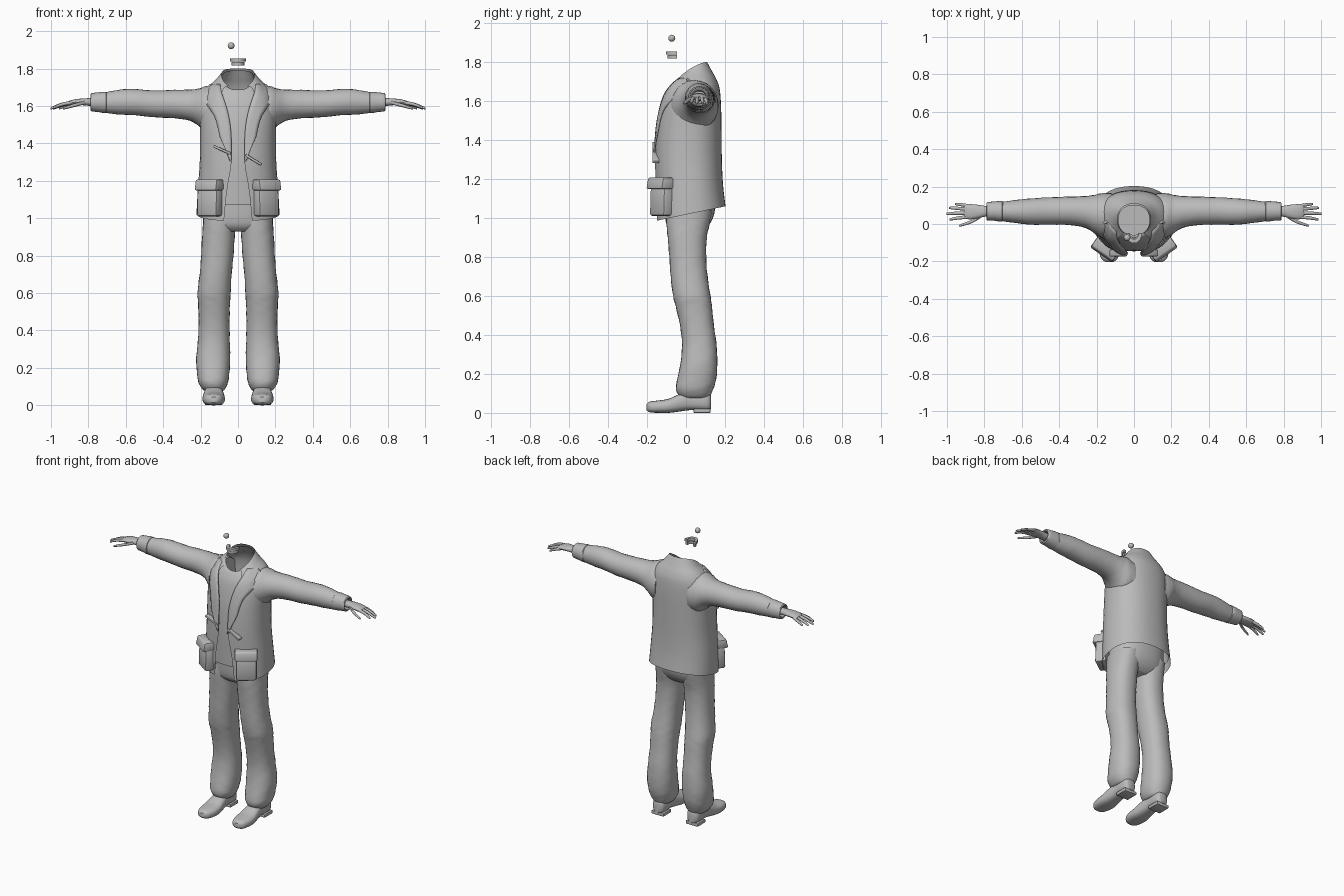
import bpy, bmesh, math
from mathutils import Vector, Matrix
from mathutils.bvhtree import BVHTree

if "Cube" in bpy.data.objects:
    bpy.data.objects.remove(bpy.data.objects["Cube"])

grey = bpy.data.materials.new("plain_grey")
grey.diffuse_color = (0.5, 0.5, 0.5, 1)
grey.use_nodes = True
grey.node_tree.nodes["Principled BSDF"].inputs["Base Color"].default_value = grey.diffuse_color


def finish(name, bm, angle=40):
    bmesh.ops.recalc_face_normals(bm, faces=bm.faces)
    me = bpy.data.meshes.new(name)
    bm.to_mesh(me)
    bm.free()
    me.materials.append(grey)
    ob = bpy.data.objects.new(name, me)
    bpy.context.collection.objects.link(ob)
    bpy.ops.object.select_all(action='DESELECT')
    ob.select_set(True)
    bpy.context.view_layer.objects.active = ob
    bpy.ops.object.shade_smooth_by_angle(angle=math.radians(angle))
    return ob


def smooth_rows(rows, steps):
    """Catmull-Rom interpolation of number rows."""
    out = []
    for i in range(len(rows) - 1):
        a, b, c, d = (rows[max(0, min(len(rows) - 1, i + k))] for k in (-1, 0, 1, 2))
        for s in range(steps):
            t = s / steps
            out.append([0.5 * (2*q + (r - p)*t + (2*p - 5*q + 4*r - s4)*t*t
                               + (3*q - p - 3*r + s4)*t**3)
                        for p, q, r, s4 in zip(a, b, c, d)])
    return out + [list(rows[-1])]


def loft(name, rings, n=24, p=0.9, caps=(True, True), sx=1, steps=3, wrinkle=0, lift=0):
    """Rings are (cx,cy,cz, ux,uy,uz, vx,vy,vz, gap); gap opens the -v side."""
    bm = bmesh.new()
    loops, closed = [], all(r[9] == 0 for r in rings)
    for k, r in enumerate(smooth_rows(rings, steps)):
        c, u, v = Vector(r[0:3]), Vector(r[3:6]), Vector(r[6:9])
        d = math.asin(min(0.99, max(0, r[9] / u.length)) ** (1 / p))
        loop = []
        for j in range(n):
            t = -math.pi/2 + d + (2*math.pi - 2*d) * j / (n if closed else n - 1)
            cs, sn = math.cos(t), math.sin(t)
            w = 1 + wrinkle * math.sin(2*t + k*1.3) * math.sin(k*0.9 + 3*t)
            q = c + (u * math.copysign(abs(cs)**p, cs) + v * math.copysign(abs(sn)**p, sn)) * w
            q.z += lift * cs * cs * max(0, (c.z - 1.62) / 0.13)
            loop.append(bm.verts.new((q.x * sx, q.y, q.z)))
        loops.append(loop)
    for a, b in zip(loops, loops[1:]):
        for j in range(n if closed else n - 1):
            bm.faces.new((a[j], a[(j+1) % n], b[(j+1) % n], b[j]))
    if caps[0]:
        bm.faces.new(loops[0])
    if caps[1]:
        bm.faces.new(loops[-1])
    return finish(name, bm)


def torso(w, yf, zf, yb, zb, gap=0):
    return (0, (yf+yb)/2, (zf+zb)/2, w, 0, 0, 0, (yb-yf)/2, (zb-zf)/2, gap)


def along_x(x, y0, y1, z0, z1):
    return (x, (y0+y1)/2, (z0+z1)/2, 0, (y1-y0)/2, 0, 0, 0, (z1-z0)/2, 0)


def along_y(y, x0, x1, z0, z1):
    return ((x0+x1)/2, y, (z0+z1)/2, (x1-x0)/2, 0, 0, 0, 0, (z1-z0)/2, 0)


def along_z(z, x0, x1, y0, y1):
    return ((x0+x1)/2, (y0+y1)/2, z, (x1-x0)/2, 0, 0, 0, (y1-y0)/2, 0, 0)


def block(name, loc, size, rot, bevel=0.01, flare=1.0):
    bm = bmesh.new()
    bmesh.ops.create_cube(bm, size=1)
    for v in bm.verts:
        if v.co.z < 0 and v.co.y < 0:
            v.co.y *= flare
        v.co = Vector(a * b for a, b in zip(v.co, size))
    bmesh.ops.bevel(bm, geom=bm.edges[:], offset=bevel, segments=2, affect='EDGES', profile=0.5)
    bmesh.ops.transform(bm, matrix=Matrix.Translation(loc) @ rot.to_4x4(), verts=bm.verts)
    return finish(name, bm)


# jacket shell, open down the front
body = [(.222, -.155, .985, .203, 1.06, .075), (.215, -.157, 1.14, .19, 1.17, .06),
        (.205, -.16, 1.3, .184, 1.3, .035), (.203, -.152, 1.45, .182, 1.45, .035),
        (.205, -.137, 1.55, .18, 1.57, .05), (.195, -.12, 1.62, .173, 1.66, .07),
        (.165, -.102, 1.66, .157, 1.71, .085), (.122, -.085, 1.685, .135, 1.75, .075),
        (.088, -.06, 1.695, .108, 1.80, .05)]
loft("jacket_body", [torso(*r) for r in body], n=41, p=0.88, caps=(False, False),
     steps=4, lift=0.02)

# shirt under the jacket, open at the neck
inner = [(w - .014, yf + .014, max(zf, 1.07), yb - .012, max(zb, 1.08)) for w, yf, zf, yb, zb, g in body]
inner[-1] = (.083, -.058, 1.685, .1, 1.79)
shirt = loft("shirt", [torso(*r) for r in inner], n=40, p=0.88, caps=(False, False),
             steps=4, lift=0.018)
tree = BVHTree.FromPolygons([v.co for v in shirt.data.vertices],
                            [p.vertices[:] for p in shirt.data.polygons])


def front_y(x, z):
    hit = tree.ray_cast(Vector((x, -1, z)), Vector((0, 1, 0)))[0]
    return hit.y if hit else 0.03


# folded lapels and collar: rows of (z inner, x inner, z outer, x outer)
lapel = [(1.30, .035, 1.31, .045), (1.37, .036, 1.37, .068), (1.43, .036, 1.43, .095),
         (1.49, .04, 1.49, .108), (1.55, .05, 1.55, .128), (1.6, .063, 1.61, .168),
         (1.645, .078, 1.65, .19), (1.68, .09, 1.685, .178), (1.715, .095, 1.715, .15)]
for sx, side in ((1, "left"), (-1, "right")):
    bm = bmesh.new()
    rows = []
    for z0, x0, z1, x1 in smooth_rows(lapel, 2):
        row = []
        for i in range(5):
            x, z = x0 + (x1 - x0) * i / 4, z0 + (z1 - z0) * i / 4
            row.append(bm.verts.new((sx * x, front_y(x, z) - .017 - .007 * i / 4, z)))
        rows.append(row)
    for a, b in zip(rows, rows[1:]):
        for i in range(4):
            bm.faces.new((a[i], a[i+1], b[i+1], b[i]))
    ob = finish(side + "_lapel", bm)
    m = ob.modifiers.new("thickness", 'SOLIDIFY')
    m.thickness, m.offset = .008, 0

# trouser seat
loft("trouser_seat", [along_z(.93, -.12, .12, -.07, .08), along_z(.96, -.178, .178, -.098, .115),
                      along_z(1.02, -.185, .185, -.108, .145), along_z(1.12, -.18, .18, -.11, .155)],
     n=32, p=.85)

arm = [(.12, -.08, .165, 1.44, 1.70), (.17, -.075, .165, 1.45, 1.705), (.21, -.05, .157, 1.492, 1.692),
       (.26, -.02, .15, 1.522, 1.688), (.34, -.006, .146, 1.535, 1.687), (.45, -.004, .142, 1.54, 1.683),
       (.55, -.004, .136, 1.55, 1.69), (.62, .004, .13, 1.553, 1.688), (.70, .015, .12, 1.562, 1.675),
       (.72, .018, .118, 1.57, 1.668)]
cuff = [(.70, .025, .115, 1.58, 1.66), (.705, .012, .123, 1.562, 1.676), (.75, .018, .12, 1.568, 1.672),
        (.785, .02, .116, 1.572, 1.668), (.787, .03, .105, 1.585, 1.655), (.76, .035, .1, 1.59, 1.65)]
palm = [(.74, .04, .095, 1.598, 1.642), (.79, .04, .096, 1.6, 1.642), (.83, .032, .102, 1.604, 1.64),
        (.87, .025, .106, 1.604, 1.636), (.90, .028, .104, 1.602, 1.628), (.91, .035, .098, 1.606, 1.622)]
# finger paths: (x, y, z) root, knuckle, tip
fingers = {"little_finger": ((.88, .095, 1.615), (.92, .103, 1.603), (.955, .107, 1.588)),
           "ring_finger": ((.88, .078, 1.617), (.935, .083, 1.607), (.985, .086, 1.588)),
           "middle_finger": ((.88, .058, 1.618), (.94, .058, 1.609), (.999, .055, 1.588)),
           "index_finger": ((.88, .038, 1.618), (.935, .033, 1.61), (.982, .025, 1.592)),
           "thumb": ((.82, .04, 1.618), (.87, .012, 1.605), (.93, -.008, 1.588))}
leg = [(1.04, .02, .183, -.1, .135), (.97, .012, .187, -.102, .12), (.9, .018, .193, -.095, .106),
       (.8, .025, .198, -.085, .104), (.7, .034, .205, -.078, .112), (.6, .038, .216, -.066, .126),
       (.55, .042, .213, -.055, .132), (.45, .046, .211, -.032, .142), (.35, .045, .215, -.02, .157),
       (.25, .042, .224, -.028, .162), (.17, .045, .218, -.045, .155), (.12, .053, .21, -.052, .138),
       (.085, .07, .19, -.035, .122), (.075, .085, .175, -.01, .11)]
shoe = [(-.203, .11, .15, .015, .045), (-.185, .088, .175, .003, .058), (-.14, .072, .188, 0, .064),
        (-.09, .07, .19, 0, .072), (-.04, .076, .184, .006, .094), (.02, .084, .176, .014, .115),
        (.08, .084, .176, .012, .115), (.115, .09, .17, .012, .105), (.128, .105, .155, .02, .09)]

for sx, side in ((1, "left"), (-1, "right")):
    # sleeves, cuffs and hands
    loft(side + "_sleeve", [along_x(*r) for r in arm], sx=sx, p=1, wrinkle=.02)
    loft(side + "_cuff", [along_x(*r) for r in cuff], sx=sx, p=.95, steps=2)
    loft(side + "_palm", [along_x(*r) for r in palm], sx=sx, n=16)
    for name, (a, b, c) in fingers.items():
        pts = [(a, .0095), (b, .0095), (c, .0065), ((c[0] + .001, c[1], c[2] - .001), .002)]
        loft(side + "_" + name, [along_x(q[0], q[1]-r, q[1]+r, q[2]-r, q[2]+r) for q, r in pts],
             sx=sx, n=10, p=1)
    # trouser legs and shoes
    loft(side + "_trouser_leg", [along_z(*r) for r in leg], sx=sx, p=.88, n=28, wrinkle=.025)
    loft(side + "_shoe", [along_y(*r) for r in shoe], sx=sx, p=.75, n=20)
    block(side + "_heel", (sx * .13, .082, .011), (.092, .086, .022), Matrix.Identity(3), .004)
    # cargo pockets with flaps, wrapped around the front corners
    turn = Matrix.Rotation(sx * math.radians(35), 3, 'Z')
    block(side + "_pocket", (sx * .147, -.12, 1.085), (.13, .07, .15), turn, .014, 1.15)
    block(side + "_pocket_flap", (sx * .147, -.123, 1.178), (.142, .082, .06), turn, .01, 1.3)

# slanted chest pocket edges
for name, x, z, a in (("right_chest_slit", -.085, 1.365, .42), ("left_chest_slit", .083, 1.312, .55)):
    block(name, (x, -.155, z), (.1, .035, .014), Matrix.Rotation(a, 3, 'Y'), .004)

# loose horseshoe tooth rows
for name, r, z0, z1 in (("upper_teeth", .043, 1.838, 1.855), ("lower_teeth", .036, 1.817, 1.836)):
    bm = bmesh.new()
    rows = []
    for j in range(17):
        t = math.pi * (1 + j / 16)
        rows.append([bm.verts.new((k * math.cos(t), -.047 + k * 1.3 * math.sin(t), z))
                     for k, z in ((r, z0), (r, z1), (r * .6, z1), (r * .6, z0))])
    for a, b in zip(rows, rows[1:]):
        for i in range(4):
            bm.faces.new((a[i], a[(i+1) % 4], b[(i+1) % 4], b[i]))
    bm.faces.new(rows[0])
    bm.faces.new(rows[-1])
    finish(name, bm)

# single loose eyeball
bm = bmesh.new()
bmesh.ops.create_uvsphere(bm, u_segments=16, v_segments=10, radius=.018,
                          matrix=Matrix.Translation((-.037, -.073, 1.922)))
finish("eyeball", bm)
